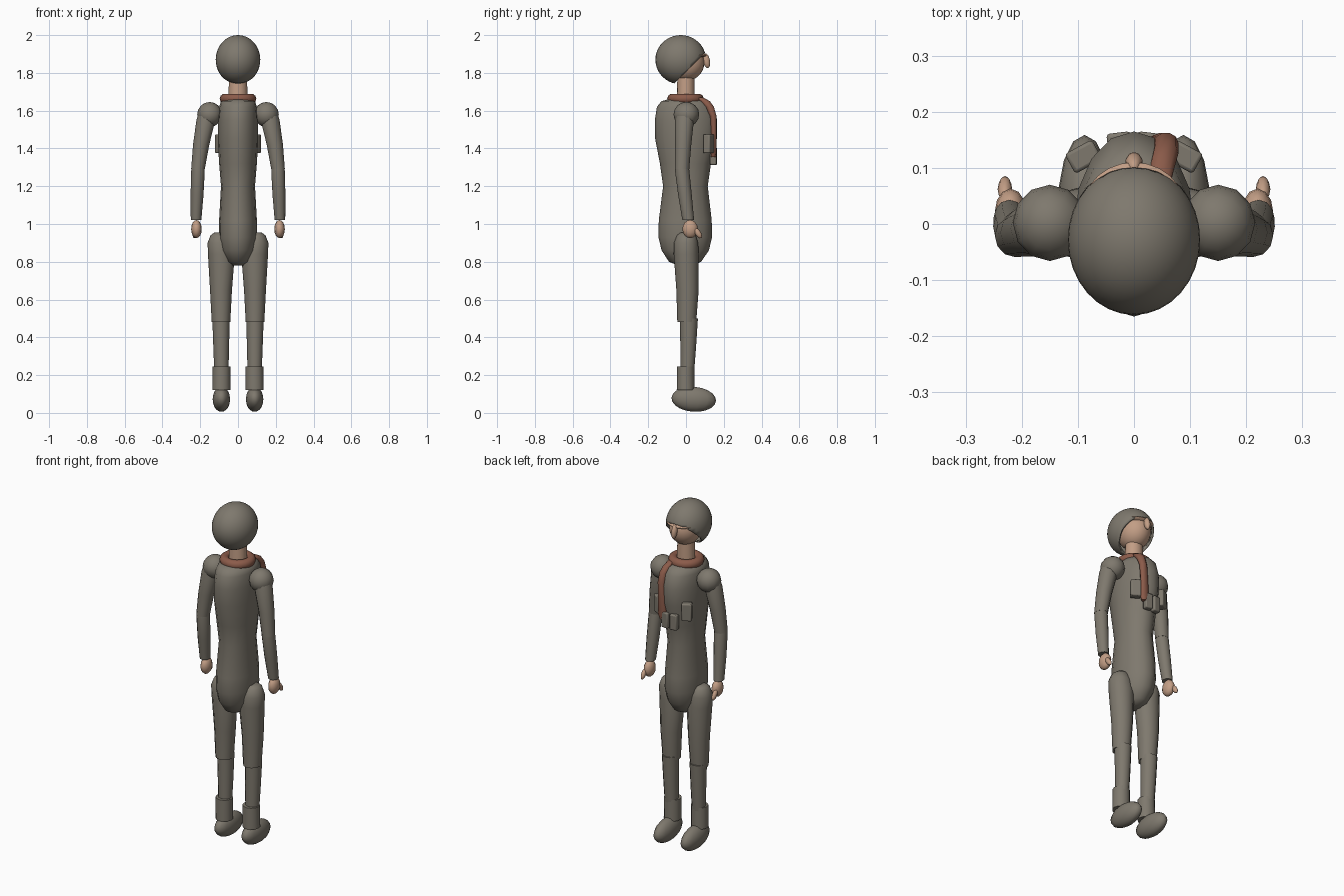
import bpy, bmesh, math
from mathutils import Matrix, Vector

cube = bpy.data.objects.get("Cube")
if cube:
    bpy.data.objects.remove(cube)


def material(name, rgb):
    m = bpy.data.materials.new(name)
    m.use_nodes = True
    m.diffuse_color = (*rgb, 1)
    m.node_tree.nodes["Principled BSDF"].inputs["Base Color"].default_value = (*rgb, 1)
    return m


GREY = material("uniform grey", (0.21, 0.19, 0.155))
SKIN = material("skin", (0.54, 0.34, 0.235))
RUST = material("scarf rust", (0.26, 0.105, 0.068))


def finish(name, bm, mat, angle=45):
    bmesh.ops.recalc_face_normals(bm, faces=bm.faces)
    me = bpy.data.meshes.new(name)
    bm.to_mesh(me)
    bm.free()
    me.materials.append(mat)
    me.shade_smooth()
    me.set_sharp_from_angle(angle=math.radians(angle))
    ob = bpy.data.objects.new(name, me)
    bpy.context.collection.objects.link(ob)
    return ob


def ellipsoid(name, loc, radii, mat, seg=16, rings=10, tilt=0):
    bm = bmesh.new()
    m = Matrix.Translation(loc) @ Matrix.Rotation(math.radians(tilt), 4, 'X') @ Matrix.Diagonal((*radii, 1))
    bmesh.ops.create_uvsphere(bm, u_segments=seg, v_segments=rings, radius=1, matrix=m)
    return finish(name, bm, mat, 60)


def loft(name, sections, mat, seg=12):
    """Skin horizontal ellipses given as (x, y, z, x radius, y radius)."""
    bm = bmesh.new()
    loops = []
    for x, y, z, rx, ry in sections:
        turns = [math.tau * i / seg for i in range(seg)]
        loops.append([bm.verts.new((x + rx * math.cos(a), y + ry * math.sin(a), z)) for a in turns])
    for a, b in zip(loops, loops[1:]):
        for i in range(seg):
            j = (i + 1) % seg
            bm.faces.new((a[i], a[j], b[j], b[i]))
    bm.faces.new(loops[0])
    bm.faces.new(loops[-1])
    return finish(name, bm, mat, 60)


def box(name, loc, size, mat, turn=0):
    bm = bmesh.new()
    m = Matrix.Translation(loc) @ Matrix.Rotation(turn, 4, 'Z') @ Matrix.Diagonal((*size, 1))
    bmesh.ops.create_cube(bm, size=1, matrix=m)
    ob = finish(name, bm, mat)
    bev = ob.modifiers.new("soft edges", 'BEVEL')
    bev.width = 0.006
    bev.segments = 2
    return ob


# Torso, deeper than wide, with a rounded seat
loft("torso", [
    (0, 0, 0.78, 0.03, 0.04), (0, -0.005, 0.80, 0.06, 0.085),
    (0, -0.004, 0.86, 0.09, 0.125), (0, -0.004, 0.93, 0.1, 0.142),
    (0, -0.004, 1.02, 0.1, 0.14), (0, -0.003, 1.2, 0.09, 0.118),
    (0, -0.003, 1.32, 0.1, 0.135), (0, 0, 1.45, 0.107, 0.163),
    (0, 0, 1.55, 0.107, 0.165), (0, -0.004, 1.62, 0.1, 0.15),
    (0, -0.005, 1.65, 0.09, 0.125), (0, -0.005, 1.66, 0.06, 0.09)], GREY, 16)

# Neck and head
loft("neck", [(0, -0.002, 1.62, 0.052, 0.048), (0, 0, 1.8, 0.047, 0.045)], SKIN, 16)
ellipsoid("head", (0, 0, 1.855), (0.085, 0.097, 0.098), SKIN, 24, 14)
ellipsoid("brow", (0, 0.03, 1.893), (0.09, 0.08, 0.015), SKIN, 24, 8)
ellipsoid("nose", (0, 0.108, 1.865), (0.016, 0.019, 0.04), SKIN, 10, 8, 12)

# Helmet: a dome cut by a slanted plane and given thickness
bm = bmesh.new()
bmesh.ops.create_uvsphere(
    bm, u_segments=32, v_segments=20, radius=1,
    matrix=Matrix.Translation((0, -0.028, 1.87)) @ Matrix.Diagonal((0.118, 0.134, 0.13, 1)))
bmesh.ops.bisect_plane(bm, geom=bm.verts[:] + bm.edges[:] + bm.faces[:], dist=1e-5,
                       plane_co=(0, 0.03, 1.835), plane_no=(0, 1, -1), clear_outer=True)
helmet = finish("helmet", bm, GREY, 50)
shell = helmet.modifiers.new("thickness", 'SOLIDIFY')
shell.thickness = 0.012
shell.offset = -1

# Scarf: a ring round the neck and one hanging tail
bpy.ops.mesh.primitive_torus_add(location=(0, -0.003, 1.663), major_segments=24, minor_segments=10,
                                 major_radius=0.07, minor_radius=0.027)
ring = bpy.context.object
ring.name = "scarf_ring"
ring.data.materials.append(RUST)
ring.data.shade_smooth()
loft("scarf_tail", [
    (0.045, 0.145, 1.355, 0.022, 0.014), (0.05, 0.146, 1.38, 0.027, 0.016),
    (0.053, 0.148, 1.48, 0.024, 0.015), (0.057, 0.145, 1.57, 0.022, 0.018),
    (0.056, 0.125, 1.62, 0.023, 0.024), (0.05, 0.1, 1.65, 0.022, 0.028),
    (0.045, 0.07, 1.67, 0.018, 0.022)], RUST, 10)

for side, s in (("left", 1), ("right", -1)):
    # Arm
    ellipsoid(side + "_shoulder", (s * 0.15, 0.002, 1.58), (0.066, 0.068, 0.066), GREY, 12, 8)
    loft(side + "_upper_arm", [
        (s * 0.163, -0.006, 1.6, 0.04, 0.04), (s * 0.17, -0.008, 1.55, 0.05, 0.05),
        (s * 0.195, -0.015, 1.42, 0.043, 0.043), (s * 0.212, -0.021, 1.29, 0.036, 0.038)], GREY)
    loft(side + "_forearm", [
        (s * 0.212, -0.021, 1.31, 0.032, 0.034), (s * 0.212, -0.02, 1.28, 0.036, 0.038),
        (s * 0.217, -0.005, 1.15, 0.034, 0.036), (s * 0.222, 0.012, 1.02, 0.028, 0.031)], GREY)
    ellipsoid(side + "_hand", (s * 0.22, 0.022, 0.973), (0.028, 0.041, 0.048), SKIN, 12, 8)
    ellipsoid(side + "_thumb", (s * 0.23, 0.062, 0.953), (0.013, 0.016, 0.034), SKIN, 8, 6, 35)

    # Leg
    loft(side + "_thigh", [
        (s * 0.09, 0.004, 0.48, 0.049, 0.05), (s * 0.09, 0.008, 0.65, 0.058, 0.059),
        (s * 0.088, 0.001, 0.84, 0.071, 0.066), (s * 0.095, 0, 0.9, 0.066, 0.064),
        (s * 0.1, 0.002, 0.94, 0.045, 0.05), (s * 0.1, 0.002, 0.955, 0.025, 0.03)], GREY)
    loft(side + "_shin", [
        (s * 0.088, 0.006, 0.2, 0.037, 0.036), (s * 0.089, 0.012, 0.36, 0.042, 0.042),
        (s * 0.09, 0.015, 0.5, 0.046, 0.048)], GREY)
    loft(side + "_gaiter", [
        (s * 0.088, -0.002, 0.12, 0.048, 0.047), (s * 0.087, -0.002, 0.245, 0.047, 0.046)], GREY)
    ellipsoid(side + "_boot", (s * 0.088, 0.041, 0.072), (0.047, 0.118, 0.066), GREY, 14, 10, -4)

    # Chest pouches
    box(side + "_outer_pouch", (s * 0.09, 0.12, 1.425), (0.055, 0.04, 0.1), GREY, -s * 0.5)
    box(side + "_inner_pouch", (s * 0.026, 0.146, 1.358), (0.043, 0.034, 0.09), GREY, -s * 0.12)
